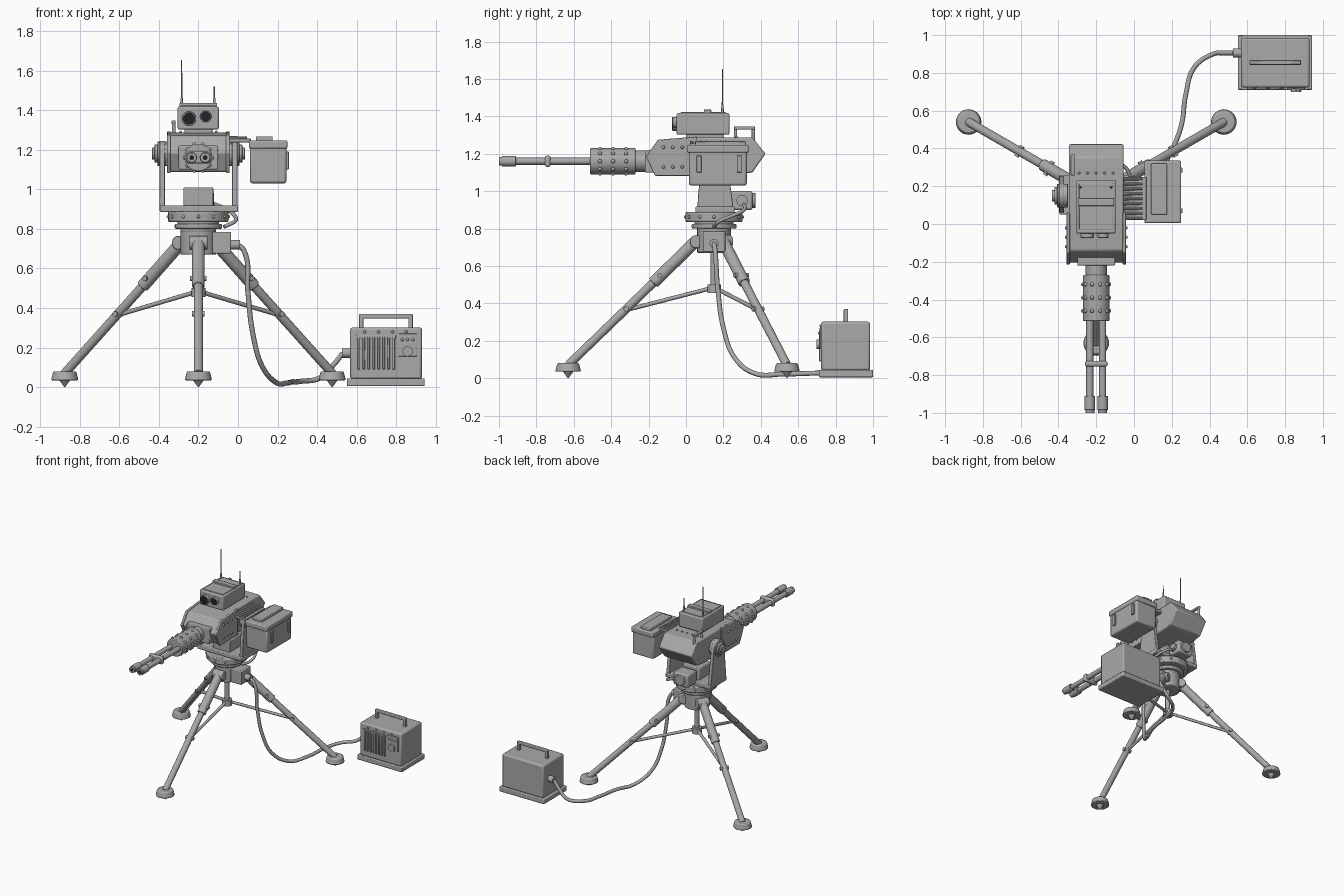
import bpy, bmesh, math
from mathutils import Vector, Matrix

if "Cube" in bpy.data.objects:
    bpy.data.objects.remove(bpy.data.objects["Cube"])


def material(name, rgb):
    m = bpy.data.materials.new(name)
    m.use_nodes = True
    m.diffuse_color = (*rgb, 1)
    m.node_tree.nodes["Principled BSDF"].inputs["Base Color"].default_value = (*rgb, 1)
    return m


GREY = material("gunmetal grey", (0.4, 0.4, 0.4))
DARK = material("lens black", (0.015, 0.016, 0.022))
CX, CY = -0.2, 0.15  # turret axis
GUN_Z = 1.16


def finish(name, bm, mat=GREY, bevel=0):
    bmesh.ops.recalc_face_normals(bm, faces=bm.faces)
    me = bpy.data.meshes.new(name)
    bm.to_mesh(me)
    bm.free()
    me.materials.append(mat)
    ob = bpy.data.objects.new(name, me)
    bpy.context.collection.objects.link(ob)
    if bevel:
        mod = ob.modifiers.new("bevel", "BEVEL")
        mod.width, mod.segments, mod.limit_method = bevel, 2, "ANGLE"
    bpy.ops.object.select_all(action="DESELECT")
    ob.select_set(True)
    bpy.context.view_layer.objects.active = ob
    bpy.ops.object.shade_smooth_by_angle(angle=math.radians(35))
    return ob


def box(name, x, y, z, bevel=0.006):
    """Box from (min, max) ranges."""
    bm = bmesh.new()
    size = [r[1] - r[0] for r in (x, y, z)]
    mid = [(r[1] + r[0]) / 2 for r in (x, y, z)]
    bmesh.ops.create_cube(bm, size=1, matrix=Matrix.Translation(mid) @ Matrix.Diagonal((*size, 1)))
    return finish(name, bm, GREY, bevel)


def rod(name, p, q, r, r2=None, n=24, mat=GREY, bevel=0):
    """Cylinder or cone from p to q."""
    p, q = Vector(p), Vector(q)
    rot = (q - p).to_track_quat("Z", "Y").to_matrix().to_4x4()
    bm = bmesh.new()
    bmesh.ops.create_cone(bm, cap_ends=True, segments=n, radius1=r, radius2=r if r2 is None else r2,
                          depth=(q - p).length, matrix=Matrix.Translation((p + q) / 2) @ rot)
    return finish(name, bm, mat, bevel)


def plate(name, outline, x, bevel=0.006):
    """Extrude a (y, z) outline across an x range."""
    bm = bmesh.new()
    face = bm.faces.new([bm.verts.new((x[0], y, z)) for y, z in outline])
    ext = bmesh.ops.extrude_face_region(bm, geom=[face])["geom"]
    verts = [v for v in ext if isinstance(v, bmesh.types.BMVert)]
    bmesh.ops.translate(bm, verts=verts, vec=(x[1] - x[0], 0, 0))
    return finish(name, bm, GREY, bevel)


def studs(name, points, r):
    bm = bmesh.new()
    for p in points:
        bmesh.ops.create_uvsphere(bm, u_segments=10, v_segments=6, radius=r, matrix=Matrix.Translation(p))
    return finish(name, bm)


def cable(name, points, r):
    cu = bpy.data.curves.new(name, "CURVE")
    cu.dimensions, cu.bevel_depth, cu.bevel_resolution, cu.use_fill_caps = "3D", r, 3, True
    sp = cu.splines.new("BEZIER")
    sp.bezier_points.add(len(points) - 1)
    for b, p in zip(sp.bezier_points, points):
        b.co = p
        b.handle_left_type = b.handle_right_type = "AUTO"
    cu.materials.append(GREY)
    bpy.context.collection.objects.link(bpy.data.objects.new(name, cu))


# Tripod: hub, centre post and three legs
rod("tripod_hub", (CX, CY, 0.67), (CX, CY, 0.79), 0.09, n=32, bevel=0.006)
rod("centre_post", (CX, CY, 0.46), (CX, CY, 0.68), 0.018)
rod("brace_collar", (CX, CY, 0.455), (CX, CY, 0.5), 0.036)
for name, deg in (("front", -90), ("left", 30), ("right", 150)):
    u = Vector((math.cos(math.radians(deg)), math.sin(math.radians(deg)), 0))
    side = u.cross(Vector((0, 0, 1)))

    def at(radius, z, off=0):
        return Vector((CX, CY, z)) + u * radius + side * off

    top, low, split = at(0.09, 0.74), at(0.78, 0.07), at(0.325, 0.51)
    rod(name + "_leg_upper", top, split, 0.032, bevel=0.004)
    rod(name + "_leg_lower", split, low, 0.023)
    rod(name + "_leg_hinge", at(0.095, 0.73, -0.045), at(0.095, 0.73, 0.045), 0.035, bevel=0.004)
    rod(name + "_leg_clamp", at(0.29, 0.55, -0.042), at(0.29, 0.55, 0.042), 0.013)
    rod(name + "_brace", at(0.02, 0.48), at(0.468, 0.365), 0.011, n=12)
    rod(name + "_brace_bolt", at(0.47, 0.37, -0.032), at(0.47, 0.37, 0.032), 0.014)
    rod(name + "_foot", at(0.78, 0.035), at(0.78, 0.08), 0.069, 0.058, 32, bevel=0.006)
    rod(name + "_foot_spike", at(0.78, 0), at(0.78, 0.036), 0.002, 0.028, 16)

# Junction box and turntable
box("junction_box", (-0.13, -0.035), (0.09, 0.21), (0.675, 0.785))
rod("cable_socket", (-0.04, CY, 0.72), (0.01, CY, 0.72), 0.024)
for name, z0, z1, r in (("turntable_neck", 0.78, 0.81, 0.09), ("turntable_ring", 0.8, 0.825, 0.12),
                        ("turntable_step", 0.82, 0.85, 0.105), ("turntable_disc", 0.835, 0.888, 0.153)):
    rod(name, (CX, CY, z0), (CX, CY, z1), r, n=40, bevel=0.007)
studs("turntable_bolts", [(CX + 0.152 * math.cos(a * math.pi / 6), CY + 0.152 * math.sin(a * math.pi / 6), 0.862)
                          for a in range(12)], 0.009)

# Yoke with tapered arms and trunnions
box("yoke_base", (-0.395, 0), (0.05, 0.26), (0.885, 0.918))
box("yoke_pedestal", (-0.275, -0.125), (0.075, 0.225), (0.91, 1.01))
arc = [(CY + 0.065 * math.cos(t * math.pi / 8), 1.18 + 0.065 * math.sin(t * math.pi / 8)) for t in range(9)]
outline = [(0.06, 0.89), (0.255, 0.89), (0.245, 0.98)] + arc + [(0.065, 0.98)]
for name, s in (("left", 1), ("right", -1)):
    inner, outer = CX + s * 0.17, CX + s * 0.197
    plate(name + "_yoke_arm", outline, (inner, outer), 0.003)
    for part, x0, x1, r in (("flange", 0.15, 0.207, 0.062), ("hub", 0.2, 0.222, 0.046), ("cap", 0.21, 0.235, 0.03)):
        rod(f"{name}_trunnion_{part}", (CX + s * x0, CY, 1.18), (CX + s * x1, CY, 1.18), r, bevel=0.003)

# Traverse motor behind the yoke
box("motor_housing", (-0.265, -0.135), (0.24, 0.355), (0.9, 1.0), 0.01)
rod("motor_cap", (CX, 0.34, 0.95), (CX, 0.372, 0.95), 0.04, bevel=0.004)
rod("motor_side_boss", (-0.14, 0.3, 0.95), (-0.12, 0.3, 0.95), 0.03)
cable("motor_cable", [(-0.13, 0.31, 0.93), (-0.06, 0.31, 0.9), (-0.02, 0.25, 0.87),
                      (-0.015, 0.18, 0.84), (-0.07, 0.15, 0.81)], 0.01)

# Receiver body with front cheek plates
plate("receiver_body", [(-0.205, 1.185), (-0.14, 1.27), (0.05, 1.288), (0.355, 1.288), (0.425, 1.2),
                        (0.355, 1.1), (0.27, 1.088), (-0.16, 1.088)], (-0.345, -0.055), 0.008)
for name, x in (("left", (-0.06, -0.042)), ("right", (-0.358, -0.34))):
    plate(name + "_cheek_plate", [(-0.215, 1.185), (-0.15, 1.275), (0.06, 1.292), (0.06, 1.082), (-0.165, 1.082)],
          x, 0.004)
    studs(name + "_cheek_rivets", [(x[name == "left"], y, z) for y in (-0.12, -0.07, -0.02)
                                   for z in (1.13, 1.235)], 0.009)
studs("receiver_rivets", [(CX + i * 0.045, 0.27, 1.289) for i in (-2, -1, 0, 1, 2)], 0.007)
for y in (0.265, 0.36):
    rod("carry_handle_post", (-0.325, y, 1.27), (-0.325, y, 1.34), 0.009, n=12)
box("carry_handle_grip", (-0.335, -0.315), (0.256, 0.369), (1.33, 1.347), 0.004)

# Gun: mount, perforated sleeve and twin barrels
box("gun_mount_plate", (-0.3, -0.1), (-0.22, -0.17), (1.1, 1.22))
rod("gun_collar", (CX, -0.28, GUN_Z), (CX, -0.2, GUN_Z), 0.057)
rod("barrel_sleeve", (CX, -0.513, GUN_Z), (CX, -0.27, GUN_Z), 0.07, n=40, bevel=0.005)
studs("sleeve_studs", [(CX + 0.069 * math.cos(a * math.pi / 5), y, GUN_Z + 0.069 * math.sin(a * math.pi / 5))
                       for a in range(10) for y in (-0.32, -0.39, -0.46)], 0.011)
box("barrel_band", (-0.26, -0.14), (-0.755, -0.725), (1.13, 1.19), 0.01)
for s, name in ((1, "left"), (-1, "right")):
    x = CX + s * 0.034
    rod(name + "_barrel", (x, -0.96, GUN_Z), (x, -0.5, GUN_Z), 0.019)
    rod(name + "_muzzle", (x, -0.985, GUN_Z), (x, -0.91, GUN_Z), 0.028, bevel=0.003)
    rod(name + "_muzzle_tip", (x, -1, GUN_Z), (x, -0.98, GUN_Z), 0.024)
    rod(name + "_bore", (x, -1.001, GUN_Z), (x, -0.999, GUN_Z), 0.012, mat=DARK)

# Sensor head with lenses and aerials
box("sensor_mount", (-0.27, -0.13), (0.0, 0.2), (1.275, 1.31))
box("sensor_housing", (-0.305, -0.097), (-0.05, 0.232), (1.302, 1.417), 0.008)
box("sensor_top_plate", (-0.29, -0.11), (-0.03, 0.215), (1.41, 1.422), 0.003)
box("sensor_top_bar", (-0.295, -0.105), (0.095, 0.135), (1.415, 1.436), 0.004)
for name, x, z, r in (("large", -0.247, 1.357, 0.036), ("small", -0.163, 1.368, 0.029)):
    rod(name + "_lens_rim", (x, -0.072, z), (x, -0.045, z), r, bevel=0.003)
    rod(name + "_lens", (x, -0.075, z), (x, -0.07, z), r * 0.85, mat=DARK)
for name, x, tip in (("tall", -0.285, 1.652), ("short", -0.12, 1.52)):
    rod(name + "_aerial_base", (x, 0.195, 1.41), (x, 0.195, 1.46), 0.008, 0.006, 12)
    rod(name + "_aerial", (x, 0.195, 1.45), (x, 0.195, tip), 0.004, 0.003, 8)

# Ammunition box and feed chute
box("ammo_box", (0.06, 0.245), (0.015, 0.325), (1.03, 1.215), 0.012)
box("ammo_lid", (0.055, 0.25), (0.005, 0.335), (1.205, 1.247), 0.008)
box("ammo_lid_panel", (0.09, 0.175), (0.05, 0.32), (1.24, 1.267), 0.005)
for y in (0.07, 0.285):
    box("ammo_latch", (0.24, 0.257), (y - 0.013, y + 0.013), (1.1, 1.19), 0.003)
box("feed_chute", (-0.06, 0.065), (0.02, 0.25), (1.236, 1.256), 0.003)
for i in range(9):
    y = 0.03 + i * 0.026
    rod("feed_round", (-0.06, y, 1.26), (0.045, y, 1.26), 0.01, 0.006, 10)

# Power unit: case, handle, vents and dial
box("power_base", (0.55, 0.943), (0.71, 1.0), (0.005, 0.045))
box("power_case", (0.567, 0.93), (0.722, 0.985), (0.04, 0.302), 0.012)
for x in (0.623, 0.872):
    box("power_handle_post", (x - 0.011, x + 0.011), (0.843, 0.867), (0.295, 0.36), 0.003)
box("power_handle_bar", (0.612, 0.883), (0.843, 0.867), (0.347, 0.37), 0.005)
for i in range(8):
    x = 0.605 + i * 0.025
    box("vent_slat", (x, x + 0.012), (0.712, 0.73), (0.09, 0.255), 0.003)
box("vent_header", (0.598, 0.798), (0.714, 0.73), (0.245, 0.262), 0.003)
box("control_panel", (0.81, 0.905), (0.714, 0.73), (0.155, 0.27), 0.003)
rod("control_dial", (0.857, 0.698, 0.182), (0.857, 0.72, 0.182), 0.026)
studs("control_buttons", [(x, 0.714, 0.24) for x in (0.83, 0.857, 0.884)], 0.008)
studs("power_rivets", [(x, 0.722, 0.28) for x in (0.64, 0.71, 0.78, 0.85)], 0.008)
rod("power_socket", (0.525, 0.905, 0.172), (0.575, 0.905, 0.172), 0.024)
cable("power_cable", [(0, 0.15, 0.72), (0.03, 0.155, 0.69), (0.05, 0.17, 0.48), (0.075, 0.2, 0.27),
                      (0.12, 0.26, 0.11), (0.19, 0.37, 0.025), (0.25, 0.52, 0.022), (0.275, 0.69, 0.027),
                      (0.32, 0.83, 0.03), (0.42, 0.9, 0.05), (0.48, 0.905, 0.11), (0.53, 0.905, 0.172)], 0.013)
